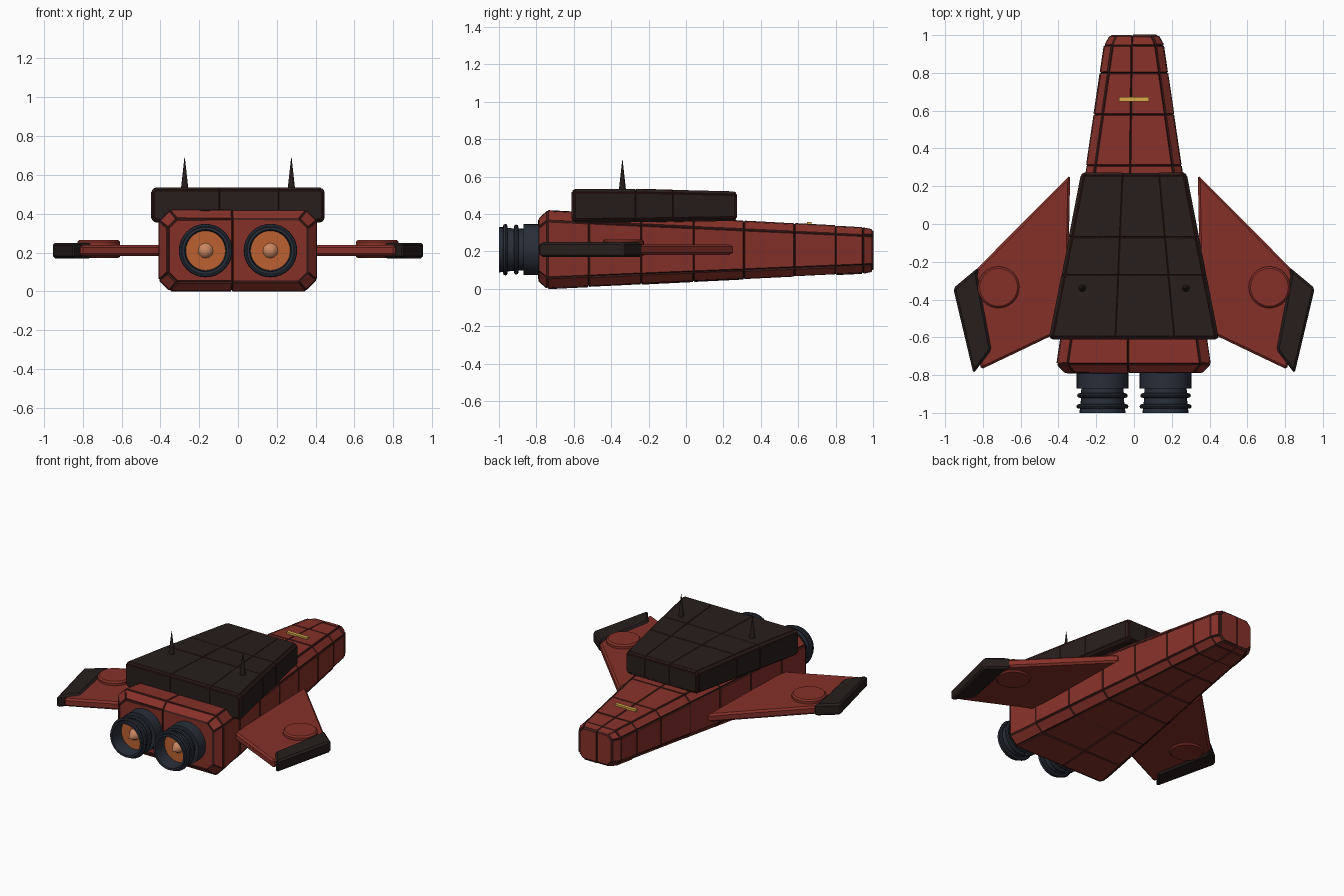
import bpy, bmesh, math, random
from mathutils import Vector

if "Cube" in bpy.data.objects:
    bpy.data.objects.remove(bpy.data.objects["Cube"])

random.seed(4)


def material(name, rgb):
    m = bpy.data.materials.new(name)
    m.diffuse_color = (*rgb, 1)
    m.use_nodes = True
    m.node_tree.nodes["Principled BSDF"].inputs["Base Color"].default_value = m.diffuse_color
    return m


RED = material("hull_red", (0.24, 0.03, 0.022))
SEAM = material("seam_dark_red", (0.05, 0.012, 0.01))
DARK = material("dark_plate", (0.02, 0.013, 0.012))
STEEL = material("engine_steel", (0.022, 0.027, 0.04))
ORANGE = material("glow_orange", (0.5, 0.12, 0.03))
PALE = material("glow_core", (0.6, 0.24, 0.12))
GOLD = material("gold", (0.7, 0.4, 0.07))


def finish(name, bm, mats, mirror=False, bevel=0, smooth=False):
    bmesh.ops.recalc_face_normals(bm, faces=bm.faces)
    me = bpy.data.meshes.new(name)
    bm.to_mesh(me)
    bm.free()
    ob = bpy.data.objects.new(name, me)
    bpy.context.collection.objects.link(ob)
    for m in mats:
        me.materials.append(m)
    if smooth:
        bpy.ops.object.select_all(action='DESELECT')
        ob.select_set(True)
        bpy.context.view_layer.objects.active = ob
        bpy.ops.object.shade_smooth_by_angle(angle=math.radians(35))
    if bevel:
        mod = ob.modifiers.new("bevel", 'BEVEL')
        mod.width, mod.segments = bevel, 1
    if mirror:
        ob.modifiers.new("mirror", 'MIRROR')
    return ob


def panelled_loft(name, stations, seams, mats, gap, lift, jitter):
    """Loft chamfered boxes (y, half width, z low, z high, chamfer), then raise every face as a panel."""
    bm = bmesh.new()
    rings = []
    for y, hw, lo, hi, c in stations:
        xs = [-hw + c] + [s * hw for s in seams] + [hw - c]
        pts = [(x, hi) for x in xs] + [(hw, hi - c), (hw, lo + c)]
        pts += [(x, lo) for x in reversed(xs)] + [(-hw, lo + c), (-hw, hi - c)]
        rings.append([bm.verts.new((x, y, z)) for x, z in pts])
    n, k = len(rings[0]), len(seams) + 2
    for a, b in zip(rings, rings[1:]):
        for i in range(n):
            j = (i + 1) % n
            bm.faces.new((a[i], a[j], b[j], b[i]))
    # end caps cut into strips along the seams
    for r in (rings[0], rings[-1]):
        for i in range(k - 1):
            top = [r[i], r[i + 1]]
            bottom = [r[2 * k - i], r[2 * k + 1 - i]]
            right = [r[k], r[k + 1]] if i == k - 2 else []
            left = [r[n - 2], r[n - 1]] if i == 0 else []
            bm.faces.new(top + right + bottom + left)
    bmesh.ops.recalc_face_normals(bm, faces=bm.faces)
    for f in list(bm.faces):
        d = lift + random.uniform(-jitter, jitter)
        rim = bmesh.ops.inset_individual(bm, faces=[f], thickness=gap, depth=d)["faces"]
        for s in rim:
            s.material_index = 1
    return finish(name, bm, mats)


def plate(name, outline, z0, z1, mat, bevel):
    bm = bmesh.new()
    f = bm.faces.new([bm.verts.new((x, y, z0)) for x, y in outline])
    ext = bmesh.ops.extrude_face_region(bm, geom=[f])["geom"]
    for v in ext:
        if isinstance(v, bmesh.types.BMVert):
            v.co.z = z1
    return finish(name, bm, [mat], True, bevel)


def lathe(name, profile, centre, axis, mat, segs=32, closed=False):
    """Turn a profile of (radius, height) about the y or z axis."""
    bm = bmesh.new()
    rings = []
    for r, h in profile:
        ring = []
        for i in range(segs):
            a = 2 * math.pi * i / segs
            u, w = r * math.cos(a), r * math.sin(a)
            p = Vector((u, h, w)) if axis == 'y' else Vector((u, w, h))
            ring.append(bm.verts.new(p + Vector(centre)))
        rings.append(ring)
    pairs = list(zip(rings, rings[1:])) + ([(rings[-1], rings[0])] if closed else [])
    for a, b in pairs:
        for i in range(segs):
            j = (i + 1) % segs
            bm.faces.new((a[i], a[j], b[j], b[i]))
    bmesh.ops.remove_doubles(bm, verts=bm.verts, dist=1e-5)
    return finish(name, bm, [mat], True, smooth=True)


# tapered fuselage with chamfered ends
ys = [-0.74, -0.52, -0.24, 0.04, 0.31, 0.58, 0.80, 0.945]
hull = []
for y in ys:
    t = (y + 0.74) / 1.685
    hh = 0.204 - 0.086 * t
    hull.append((y, 0.403 - 0.25 * t, 0.211 - 0.004 * t - hh, 0.211 - 0.004 * t + hh, 0.053 - 0.013 * t))
hull.insert(0, (-0.786, 0.36, 0.05, 0.372, 0.045))
hull.append((0.995, 0.125, 0.1, 0.314, 0.032))
panelled_loft("fuselage", hull, [-0.08], [RED, SEAM], 0.007, 0.006, 0.003)

# raised dark deck
deck = [(-0.607, 0.435, 0.37, 0.52, 0.014), (-0.595, 0.444, 0.358, 0.531, 0.016),
        (-0.27, 0.38, 0.36, 0.53, 0.016), (-0.07, 0.341, 0.363, 0.526, 0.016),
        (0.255, 0.278, 0.368, 0.518, 0.016), (0.267, 0.268, 0.378, 0.508, 0.014)]
panelled_loft("upper_deck", deck, [-0.22, 0.48], [DARK, SEAM], 0.004, 0.004, 0.001)

# wings, wing tips and round wing pods
plate("wing", [(0.338, 0.26), (0.83, -0.235), (0.88, -0.40), (0.81, -0.77), (0.36, -0.555), (0.345, -0.1)],
      0.182, 0.238, RED, 0.012)
plate("wing_tip", [(0.825, -0.23), (0.957, -0.34), (0.85, -0.792), (0.755, -0.665), (0.828, -0.28)],
      0.17, 0.25, DARK, 0.012)
lathe("wing_disc", [(0, 0.171), (0.1, 0.171), (0.11, 0.18), (0.11, 0.255), (0.1, 0.265), (0, 0.265)],
      (0.717, -0.335, 0), 'z', RED)

# antenna spikes
lathe("antenna_spike", [(0, 0.52), (0.02, 0.52), (0.001, 0.69), (0, 0.69)], (0.275, -0.34, 0), 'z', DARK, 12)

# twin engines
EC = (0.167, 0, 0.21)
lathe("engine_nozzle", [(0, -0.76), (0.137, -0.76), (0.137, -0.87), (0.112, -0.87), (0.114, -0.93),
                        (0.122, -1.0), (0.108, -1.0), (0.101, -0.89), (0, -0.89)], EC, 'y', STEEL)
for i, y in enumerate((-0.908, -0.966)):
    ring = [(0.122 + 0.004 * i + 0.012 * math.cos(k * math.pi / 4), y + 0.012 * math.sin(k * math.pi / 4))
            for k in range(8)]
    lathe(f"engine_ring_{i + 1}", ring, EC, 'y', STEEL, closed=True)
lathe("engine_glow", [(0, -0.888), (0.102, -0.888), (0.102, -0.905), (0, -0.905)], EC, 'y', ORANGE)
lathe("engine_core", [(0, -0.90), (0.042, -0.90), (0, -0.97)], EC, 'y', PALE, 12)

# gold strip on the nose
bm = bmesh.new()
bmesh.ops.create_cube(bm, size=1)
for v in bm.verts:
    v.co = Vector((v.co.x * 0.16, 0.66 + v.co.y * 0.024, 0.347 + v.co.z * 0.024))
finish("nose_strip", bm, [GOLD])
